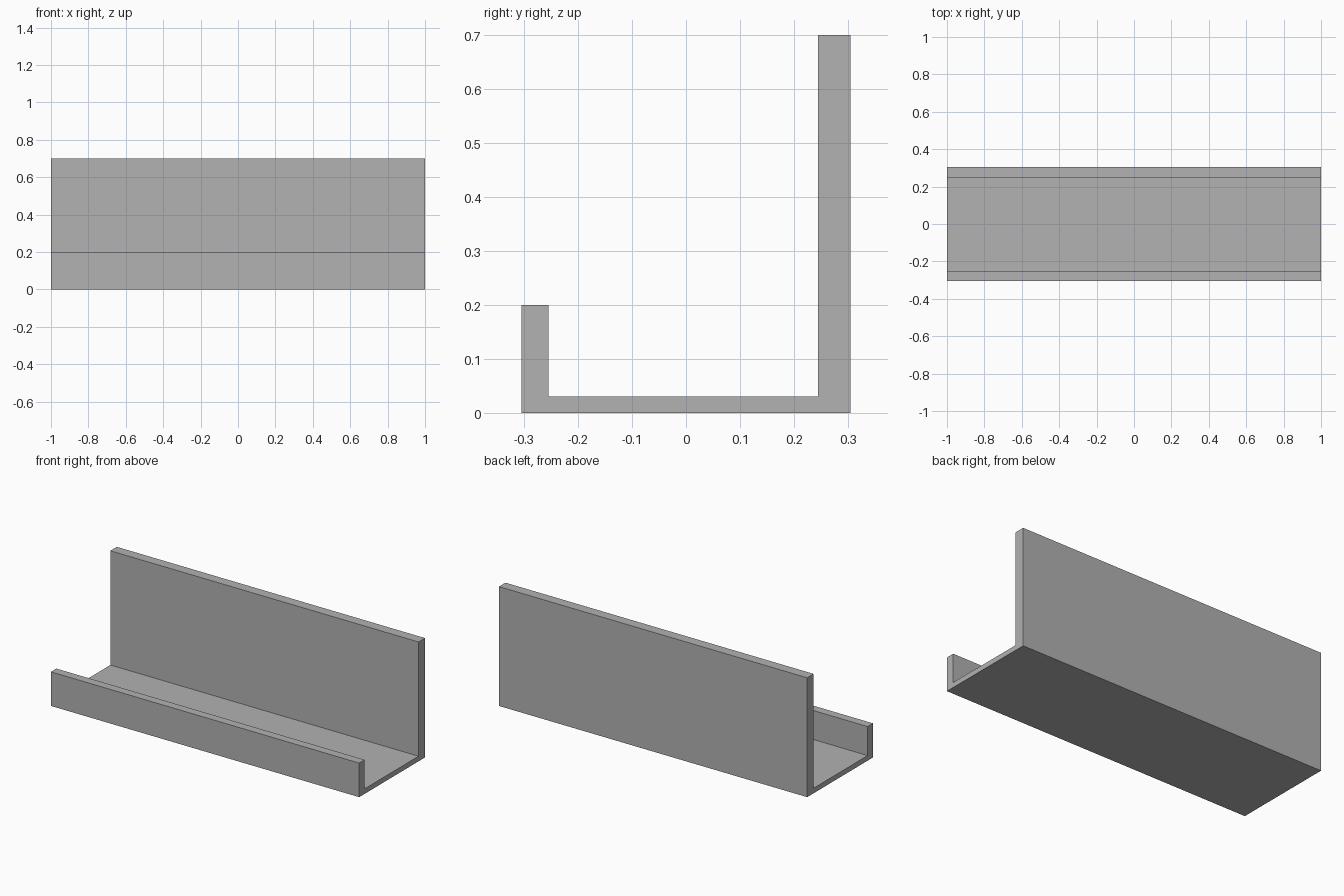
import bpy
import bmesh

cube = bpy.data.objects.get("Cube")
if cube:
    bpy.data.objects.remove(cube, do_unlink=True)

# Overall size and wall thicknesses
LENGTH = 2.0
HALF_DEPTH = 0.305
FLOOR = 0.03
LIP_HEIGHT, LIP_THICK = 0.2, 0.05
BACK_HEIGHT, BACK_THICK = 0.7, 0.06

# Plain grey material
grey = bpy.data.materials.new("plain_grey")
grey.use_nodes = True
colour = (0.445, 0.445, 0.445, 1)
grey.diffuse_color = colour
grey.node_tree.nodes["Principled BSDF"].inputs["Base Color"].default_value = colour

# Cross-section (y, z): floor, low front lip and tall back wall in one piece
lip_in = -HALF_DEPTH + LIP_THICK
back_in = HALF_DEPTH - BACK_THICK
profile = [
    (-HALF_DEPTH, 0), (HALF_DEPTH, 0),
    (HALF_DEPTH, BACK_HEIGHT), (back_in, BACK_HEIGHT),
    (back_in, FLOOR), (lip_in, FLOOR),
    (lip_in, LIP_HEIGHT), (-HALF_DEPTH, LIP_HEIGHT),
]

# Extrude the section along the length
bm = bmesh.new()
end = bm.faces.new([bm.verts.new((-LENGTH / 2, y, z)) for y, z in profile])
result = bmesh.ops.extrude_face_region(bm, geom=[end], use_keep_orig=True)
moved = [v for v in result["geom"] if isinstance(v, bmesh.types.BMVert)]
bmesh.ops.translate(bm, verts=moved, vec=(LENGTH, 0, 0))
bmesh.ops.recalc_face_normals(bm, faces=bm.faces)

mesh = bpy.data.meshes.new("ledge_channel")
bm.to_mesh(mesh)
bm.free()
mesh.materials.append(grey)
ledge = bpy.data.objects.new("ledge_channel", mesh)
bpy.context.collection.objects.link(ledge)
